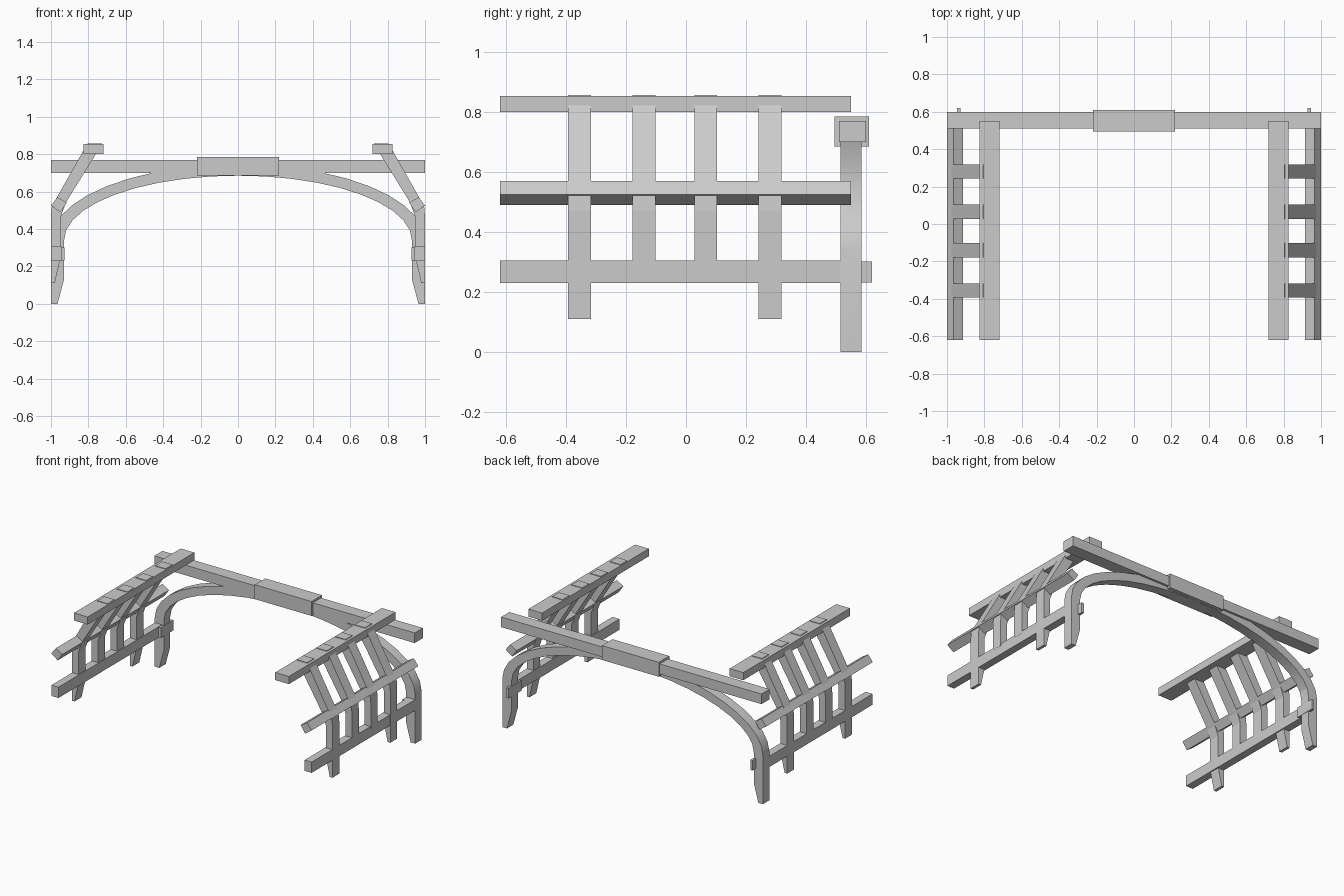
import bpy, bmesh, math

if "Cube" in bpy.data.objects:
    bpy.data.objects.remove(bpy.data.objects["Cube"])


def prism(name, profile, y0, y1, side=1):
    """Extrude an (x, z) outline along y; side=-1 mirrors it across x."""
    bm = bmesh.new()
    face = bm.faces.new([bm.verts.new((side * x, y0, z)) for x, z in profile])
    out = bmesh.ops.extrude_face_region(bm, geom=[face])
    moved = [v for v in out["geom"] if isinstance(v, bmesh.types.BMVert)]
    bmesh.ops.translate(bm, verts=moved, vec=(0, y1 - y0, 0))
    bmesh.ops.recalc_face_normals(bm, faces=bm.faces)
    mesh = bpy.data.meshes.new(name)
    bm.to_mesh(mesh)
    bm.free()
    obj = bpy.data.objects.new(name, mesh)
    bpy.context.collection.objects.link(obj)
    return obj


def box(name, x0, x1, y0, y1, z0, z1, side=1):
    return prism(name, [(x0, z0), (x1, z0), (x1, z1), (x0, z1)], y0, y1, side)


# Cross beam with its central sleeve
box("cross_beam", -1, 1, 0.51, 0.60, 0.70, 0.77)
box("beam_sleeve", -0.218, 0.218, 0.495, 0.61, 0.685, 0.785)

# Arch: half-ellipse band with straight legs and tapered feet
N = 20
angles = [math.pi * i / N for i in range(N + 1)]
outer = [(math.cos(a), 0.34 + 0.405 * math.sin(a)) for a in angles]
inner = [(0.93 * math.cos(a), 0.34 + 0.345 * math.sin(a)) for a in reversed(angles)]
arch = prism("arch", [(0.965, 0), (1, 0)] + outer + [(-1, 0), (-0.965, 0), (-0.93, 0.13)]
             + inner + [(0.93, 0.13)], 0.515, 0.585)
bpy.context.view_layer.objects.active = arch
arch.select_set(True)
bpy.ops.object.shade_smooth_by_angle(angle=math.radians(20))

# Bent ribs: slanted top, upright post; end ribs run down into tapered feet
bend = [(1, 0.47), (0.995, 0.522), (0.805, 0.857), (0.725, 0.857), (0.918, 0.545), (0.95, 0.46)]
long_rib = [(0.98, 0.11), (1, 0.11)] + bend + [(0.95, 0.24)]
short_rib = [(0.95, 0.29), (1, 0.29)] + bend
ribs = [(-0.355, long_rib), (-0.14, short_rib), (0.066, short_rib), (0.28, long_rib)]

for side, tag in ((1, "right"), (-1, "left")):
    for i, (y, shape) in enumerate(ribs):
        prism(f"{tag}_rib_{i + 1}", shape, y - 0.038, y + 0.038, side)
    # Long rails
    box(f"{tag}_top_rail", 0.72, 0.825, -0.62, 0.55, 0.80, 0.853, side)
    prism(f"{tag}_middle_rail", [(1, 0.525), (0.965, 0.57), (0.915, 0.54), (0.95, 0.49)],
          -0.62, 0.55, side)
    box(f"{tag}_lower_rail", 0.945, 0.999, -0.62, 0.55, 0.23, 0.305, side)
    # Plate joining the arch leg to the lower rail
    box(f"{tag}_joint_plate", 0.928, 0.946, 0.48, 0.62, 0.232, 0.302, side)
